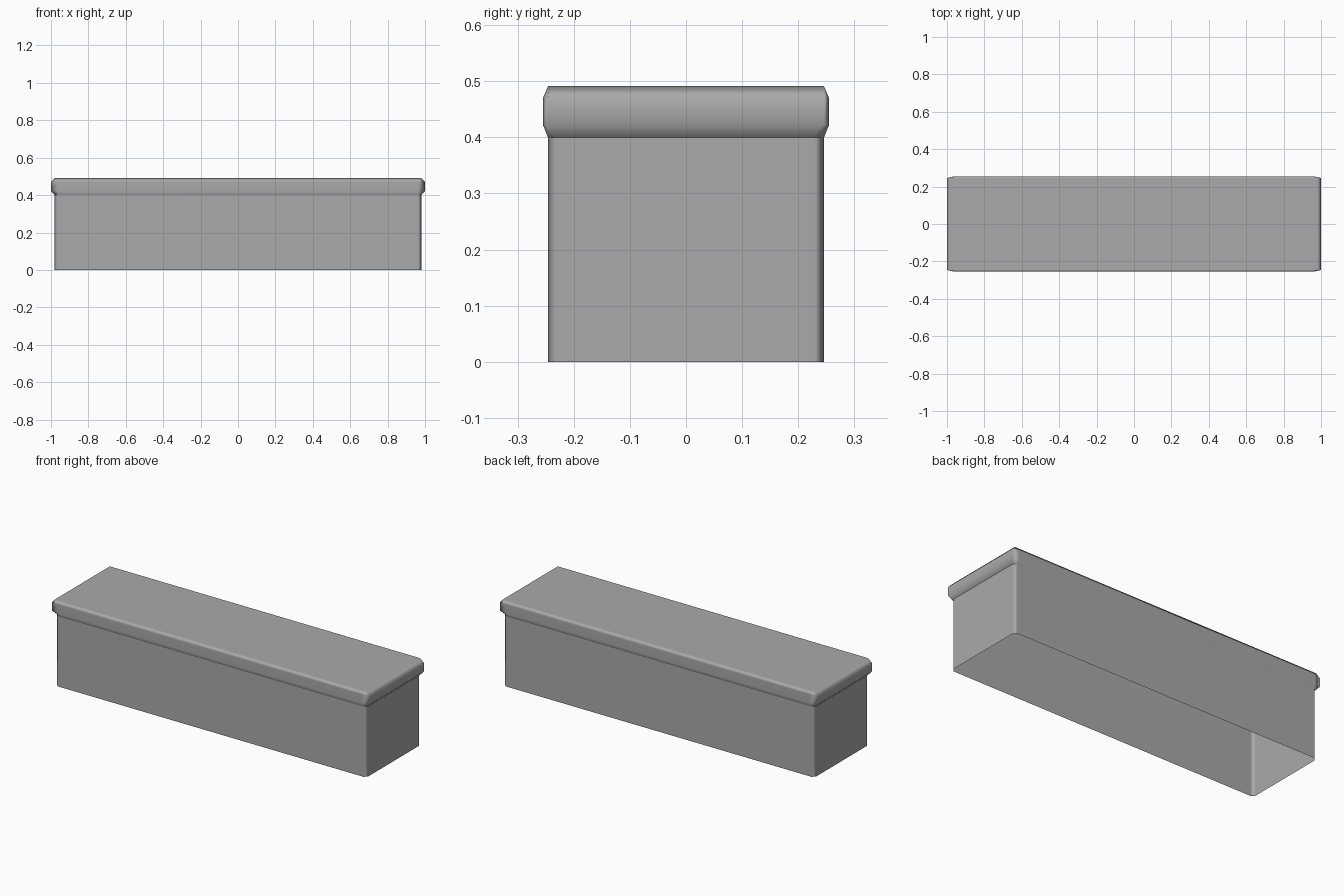
import bpy
import bmesh

cube = bpy.data.objects.get("Cube")
if cube:
    bpy.data.objects.remove(cube, do_unlink=True)

grey = bpy.data.materials.new("plain grey")
grey.use_nodes = True
colour = (0.4, 0.4, 0.4, 1)
grey.diffuse_color = colour
grey.node_tree.nodes["Principled BSDF"].inputs["Base Color"].default_value = colour


def ring(bm, x, y, cut_x, cut_y, z):
    """Rectangle with cut corners, counter-clockwise from above."""
    points = []
    for sx, sy in ((1, 1), (-1, 1), (-1, -1), (1, -1)):
        corner = [(sx * x, sy * (y - cut_y)), (sx * (x - cut_x), sy * y)]
        points += corner if sx == sy else corner[::-1]
    return [bm.verts.new((px, py, z)) for px, py in points]


def shell(name, rings, capped):
    """Loft rings upward into an open-bottomed skin."""
    bm = bmesh.new()
    loops = [ring(bm, *r) for r in rings]
    for low, high in zip(loops, loops[1:]):
        for i in range(len(low)):
            j = (i + 1) % len(low)
            bm.faces.new((low[i], low[j], high[j], high[i]))
    if capped:
        bm.faces.new(loops[-1])
    for face in bm.faces:
        face.smooth = True
    mesh = bpy.data.meshes.new(name)
    bm.to_mesh(mesh)
    bm.free()
    mesh.materials.append(grey)
    obj = bpy.data.objects.new(name, mesh)
    bpy.context.collection.objects.link(obj)
    # Keep the large walls flat and the narrow corners soft
    normals = obj.modifiers.new("soft corners", "WEIGHTED_NORMAL")
    normals.weight = 80
    return obj


# Hollow body, open underneath
shell("body", [(0.98, 0.246, 0.017, 0.017, 0),
               (0.98, 0.246, 0.017, 0.017, 0.4)], False)

# Overhanging lid with softened rim
shell("lid", [(0.98, 0.246, 0.017, 0.017, 0.4),
              (1.0, 0.255, 0.04, 0.009, 0.422),
              (1.0, 0.255, 0.04, 0.009, 0.47),
              (0.98, 0.246, 0.006, 0.003, 0.491)], True)
